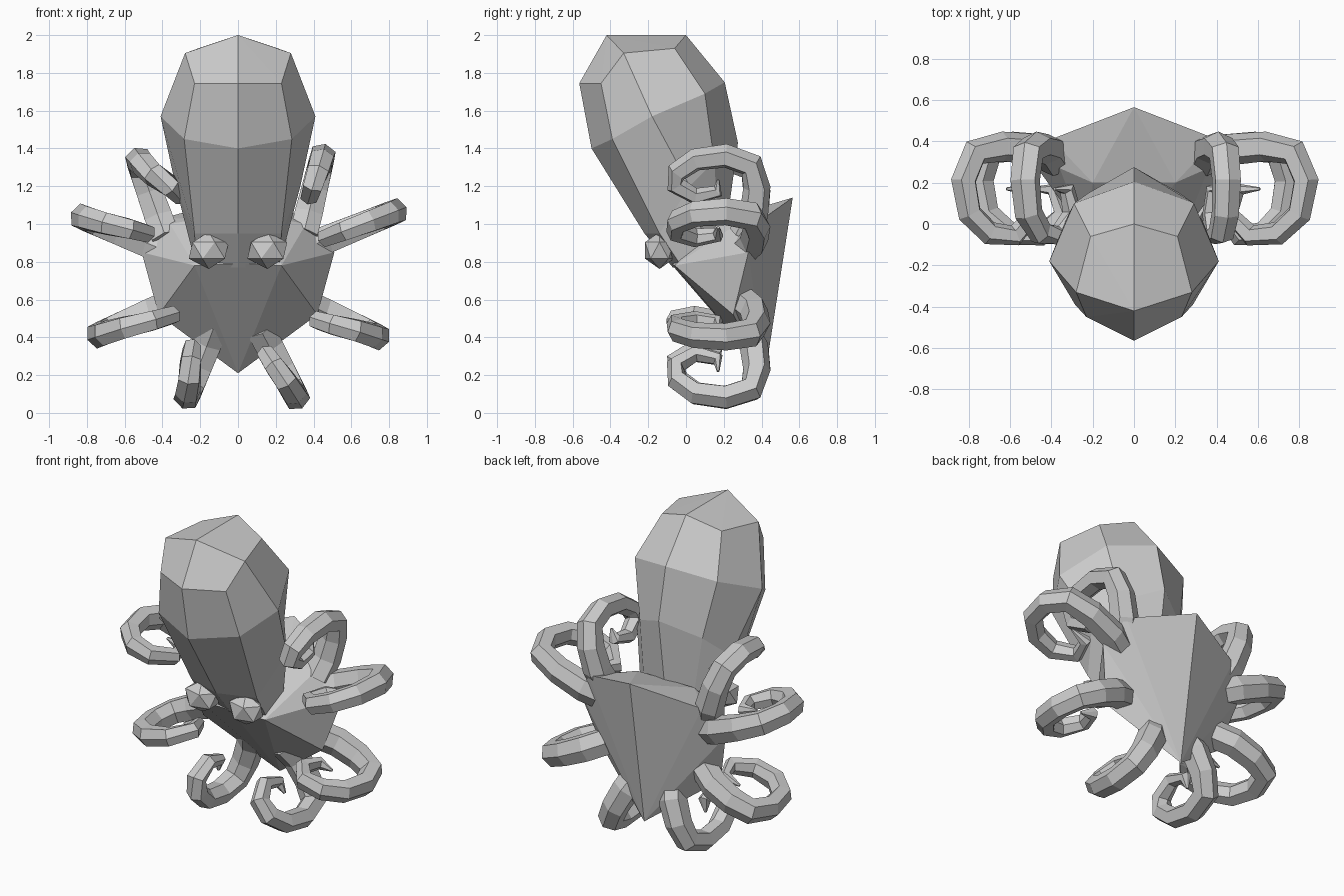
import bpy, bmesh
from mathutils import Vector

if "Cube" in bpy.data.objects:
    bpy.data.objects.remove(bpy.data.objects["Cube"])


def finish(bm, name):
    bmesh.ops.recalc_face_normals(bm, faces=bm.faces[:])
    me = bpy.data.meshes.new(name)
    bm.to_mesh(me)
    bm.free()
    ob = bpy.data.objects.new(name, me)
    bpy.context.collection.objects.link(ob)
    return ob


def loft(bm, rings):
    rows = [[bm.verts.new(p) for p in r] for r in rings]
    n = len(rows[0])
    for a, b in zip(rows, rows[1:]):
        for i in range(n):
            j = (i + 1) % n
            bm.faces.new((a[i], a[j], b[j], b[i]))
    return rows


def mirrored_ring(half):
    """Half ring from front centre to back centre, closed by mirroring in x."""
    return half + [(-x, y, z) for x, y, z in half[-2:0:-1]]


# Head: leaning eight-sided bulb
bm = bmesh.new()
halves = [
    [(0, -.565, 1.745), (.23, -.45, 1.745), (.28, -.33, 1.905), (.21, -.06, 1.93), (0, 0, 2.0)],
    [(0, -.50, 1.40), (.285, -.39, 1.45), (.41, -.18, 1.57), (.29, .10, 1.69), (0, .205, 1.75)],
    [(0, -.22, .95), (.23, -.14, .95), (.33, .02, 1.2), (.22, .15, 1.33), (0, .275, 1.43)],
    [(0, -.07, .77), (.22, -.02, .77), (.25, .10, .90), (.18, .17, 1.0), (0, .22, 1.03)],
]
rows = loft(bm, [mirrored_ring(h) for h in halves])
crown = bm.verts.new((0, -.42, 2.0))
for i in range(8):
    bm.faces.new((rows[0][i], rows[0][(i + 1) % 8], crown))
bm.faces.new(rows[-1])
finish(bm, "head")

# Body: faceted hull with a ridge down the back
bm = bmesh.new()
for x, y, z in [(0, .565, 1.14), (.40, .41, 1.03), (.36, .27, 1.0), (.51, .33, .85),
                (.42, .25, .52), (0, .42, .21), (.23, -.06, .78), (0, -.08, .79),
                (.2, .2, 1.03)]:
    for s in ((1, -1) if x else (1,)):
        bm.verts.new((s * x, y, z))
bmesh.ops.convex_hull(bm, input=bm.verts[:])
inner = [v for v in bm.verts if not v.link_faces]
bmesh.ops.delete(bm, geom=inner, context='VERTS')
finish(bm, "body")

# Eyes
for s, side in ((1, "right"), (-1, "left")):
    bm = bmesh.new()
    bmesh.ops.create_icosphere(bm, subdivisions=1, radius=.1)
    bmesh.ops.scale(bm, verts=bm.verts[:], vec=(1.18, .9, .98))
    bmesh.ops.translate(bm, verts=bm.verts[:], vec=(s * .155, -.14, .86))
    finish(bm, side + "_eye")

# Tentacles: curl profile as (reach 0..1, y, radius)
CURL = [(-.15, .30, .085), (.14, .36, .085), (.5, .375, .08), (.8, .345, .076), (.92, .21, .072),
        (.85, .05, .068), (.62, -.045, .064), (.32, -.055, .058), (.10, .05, .05),
        (.2, .17, .038), (.42, .17, .008)]


def tentacle(name, base, outer, inner):
    """base, outer and inner are (x, z): root, farthest reach, and where the tip curls to."""
    out = Vector((outer[0], 0, outer[1]))
    pts = []
    for k, (u, y, r) in enumerate(CURL):
        w = min(1, max(0, (k - 3) / 4))
        root = Vector((base[0], 0, base[1])).lerp(Vector((inner[0], 0, inner[1])), w)
        p = root.lerp(out, u)
        pts.append(Vector((p.x, y, p.z)))
    d = out - Vector((base[0], 0, base[1]))
    plane = d.cross(Vector((0, 1, 0))).normalized()
    rings = []
    for k, p in enumerate(pts):
        t = (pts[min(k + 1, len(pts) - 1)] - pts[max(k - 1, 0)]).normalized()
        b = (plane - t * plane.dot(t)).normalized()
        n = t.cross(b)
        r = CURL[k][2]
        # six-sided section
        rings.append([p + r * (n * c + b * s) for c, s in
                      ((.9, 0), (.5, .87), (-.5, .87), (-.9, 0), (-.5, -.87), (.5, -.87))])
    bm = bmesh.new()
    rows = loft(bm, rings)
    bm.faces.new(rows[0])
    bm.faces.new(rows[-1])
    finish(bm, name)


ARMS = {
    "upper_right": ((.36, 1.0), (.455, 1.39), (.37, 1.12)),
    "upper_left": ((-.40, .98), (-.54, 1.37), (-.27, 1.12)),
    "side_right": ((.40, .89), (.87, 1.08), (.42, .91)),
    "side_left": ((-.41, .87), (-.86, 1.05), (-.44, .94)),
    "lower_right": ((.40, .56), (.77, .39), (.38, .50)),
    "lower_left": ((-.40, .56), (-.77, .40), (-.30, .53)),
    "bottom_right": ((.14, .40), (.325, .055), (.13, .34)),
    "bottom_left": ((-.14, .42), (-.28, .055), (-.24, .38)),
}
for name, (b, o, i) in ARMS.items():
    tentacle(name + "_tentacle", b, o, i)
